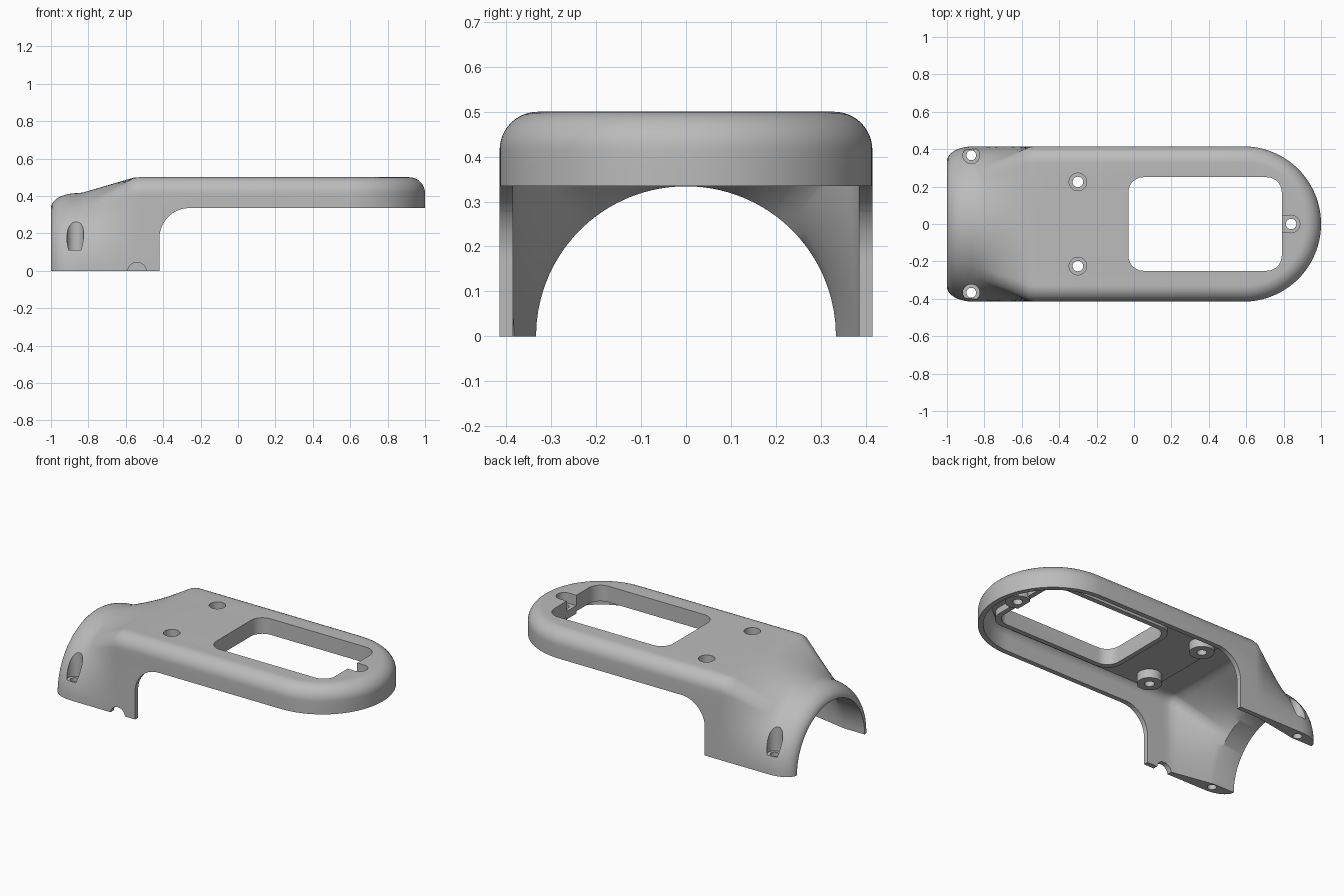
import bpy, bmesh, math
from math import sin, cos, pi, radians

cube = bpy.data.objects.get("Cube")
if cube:
    bpy.data.objects.remove(cube, do_unlink=True)

END_X = 0.585      # centre of the rounded end
grey = bpy.data.materials.new("plain_grey")
grey.use_nodes = True
grey.diffuse_color = (0.5, 0.5, 0.5, 1)
grey.node_tree.nodes["Principled BSDF"].inputs["Base Color"].default_value = (0.5, 0.5, 0.5, 1)


def finish(name, bm):
    bmesh.ops.remove_doubles(bm, verts=bm.verts, dist=1e-5)
    bmesh.ops.recalc_face_normals(bm, faces=bm.faces)
    mesh = bpy.data.meshes.new(name)
    bm.to_mesh(mesh)
    bm.free()
    mesh.materials.append(grey)
    ob = bpy.data.objects.new(name, mesh)
    bpy.context.scene.collection.objects.link(ob)
    return ob


def arch(w, h, r):
    """Half-section from the foot to the crown of a round-cornered arch."""
    n = 12
    pts = [(w, (h - r) * i / n) for i in range(n)]
    pts += [(w - r + r * cos(pi / 2 * i / n), h - r + r * sin(pi / 2 * i / n)) for i in range(n)]
    pts += [((w - r) * (1 - i / n), h) for i in range(n + 1)]
    return pts


def loft(name, w, h, r, stations, radius, start, stop, foot):
    """Round collar blending into an arch, closed by a revolved end."""
    base = arch(w, h, r)
    rings = []
    for x in stations:
        t = min(max((x - start) / (stop - start), 0), 1)
        half = []
        for y, z in base:
            k = radius(x) / math.hypot(y, z) * (1 - t) + t
            half.append((x, y * k, z * k))
        rings.append(half)
    turns = 32
    for i in range(1, turns + 1):
        a = pi / 2 * i / turns
        rings.append([(END_X + y * sin(a), y * cos(a), z) for y, z in base])
    bm = bmesh.new()
    loops = []
    for half in rings:
        if foot < 0:
            half = [(half[0][0], half[0][1], foot)] + half
        ring = half + [(x, -y, z) for x, y, z in reversed(half[:-1])]
        loops.append([bm.verts.new(p) for p in ring])
    for a, b in zip(loops, loops[1:]):
        for i in range(len(a)):
            j = (i + 1) % len(a)
            bm.faces.new((a[i], a[j], b[j], b[i]))
    bm.faces.new(loops[0])
    return finish(name, bm)


def prism(name, outline, lo, hi, axis="z"):
    """Extrude an outline along z, or an xz outline along y."""
    bm = bmesh.new()
    place = (lambda u, v, d: (u, v, d)) if axis == "z" else (lambda u, v, d: (u, d, v))
    a = [bm.verts.new(place(u, v, lo)) for u, v in outline]
    b = [bm.verts.new(place(u, v, hi)) for u, v in outline]
    for i in range(len(a)):
        j = (i + 1) % len(a)
        bm.faces.new((a[i], a[j], b[j], b[i]))
    bm.faces.new(a)
    bm.faces.new(b)
    return finish(name, bm)


def arc(cx, cy, r, a0, a1, n=10):
    return [(cx + r * cos(radians(a0 + (a1 - a0) * i / n)),
             cy + r * sin(radians(a0 + (a1 - a0) * i / n))) for i in range(n + 1)]


def rod(name, x, y, r, lo, hi, axis="z"):
    return prism(name, arc(x, y, r, 0, 360, 40)[:-1], lo, hi, axis)


def rounded(x0, x1, w, r):
    return (arc(x1 - r, w - r, r, 0, 90) + arc(x0 + r, w - r, r, 90, 180)
            + arc(x0 + r, r - w, r, 180, 270) + arc(x1 - r, r - w, r, 270, 360))


def combine(target, tool, operation):
    """Apply a boolean and discard its helper."""
    tool.hide_render = True
    mod = target.modifiers.new("join_or_cut", "BOOLEAN")
    mod.operation = operation
    mod.solver = "EXACT"
    mod.object = tool
    deps = bpy.context.evaluated_depsgraph_get()
    mesh = bpy.data.meshes.new_from_object(target.evaluated_get(deps))
    target.modifiers.clear()
    target.data = mesh
    bpy.data.objects.remove(tool, do_unlink=True)


# Outer skin: rounded collar lip, sloping shoulder, long plate
def collar(x):
    return 0.336 + 0.079 * math.sqrt(max(0, 1 - min(0, (x + 0.86) / 0.14) ** 2))


lip = [-0.86 - 0.14 * cos(pi / 2 * i / 10) for i in range(11)]
slope = [-0.83 + 0.03 * i for i in range(11)]
housing = loft("housing_shell", 0.415, 0.5, 0.085, lip + slope + [END_X],
               collar, -0.84, -0.55, 0)

# Hollow inside and the open underside of the plate
cavity = loft("cavity_cutter", 0.385, 0.47, 0.055, [-1.1] + [-0.86 + 0.03 * i for i in range(12)] + [END_X],
              lambda x: 0.334, -0.86, -0.58, -0.1)
combine(housing, cavity, "DIFFERENCE")
under = [(-0.42, -1)] + arc(-0.26, 0.175, 0.16, 180, 90, 16) + [(2, 0.335), (2, -1)]
combine(housing, prism("underside_cutter", under, -1, 1, "y"), "DIFFERENCE")

# Reinforcing pad, window frame and screw bosses below the roof
pad = arc(END_X, 0, 0.335, -90, 90, 32) + [(-0.4, 0.335), (-0.4, -0.335)]
combine(housing, prism("roof_pad", pad, 0.44, 0.485), "UNION")
combine(housing, prism("window_frame", rounded(-0.06, 0.82, 0.28, 0.1), 0.4, 0.483), "UNION")
screws = [(-0.3, 0.225), (-0.3, -0.225), (0.84, 0)]
for x, y in screws:
    combine(housing, rod("screw_boss", x, y, 0.07, 0.385, 0.481), "UNION")

# Window opening
combine(housing, prism("window_cutter", rounded(-0.03, 0.79, 0.25, 0.08), 0.2, 0.7), "DIFFERENCE")

# Counterbored screw holes in the plate and in the collar feet
for x, y in screws:
    combine(housing, rod("counterbore", x, y, 0.047, 0.435, 0.7), "DIFFERENCE")
    combine(housing, rod("screw_hole", x, y, 0.028, 0.2, 0.6), "DIFFERENCE")
slot = [(0.74, -0.0465), (0.84, -0.0465), (0.84, 0.0465), (0.74, 0.0465)]
combine(housing, prism("end_slot", slot, 0.435, 0.7), "DIFFERENCE")
for side in (1, -1):
    combine(housing, rod("foot_counterbore", -0.87, side * 0.367, 0.045, 0.11, 0.7), "DIFFERENCE")
    combine(housing, rod("foot_hole", -0.87, side * 0.367, 0.026, -0.1, 0.2), "DIFFERENCE")

# Cable notch in the front foot
combine(housing, rod("cable_notch", -0.54, -0.005, 0.05, -0.6, -0.3, "y"), "DIFFERENCE")

bpy.ops.object.select_all(action="DESELECT")
housing.select_set(True)
bpy.context.view_layer.objects.active = housing
bpy.ops.object.shade_smooth_by_angle(angle=radians(30))
